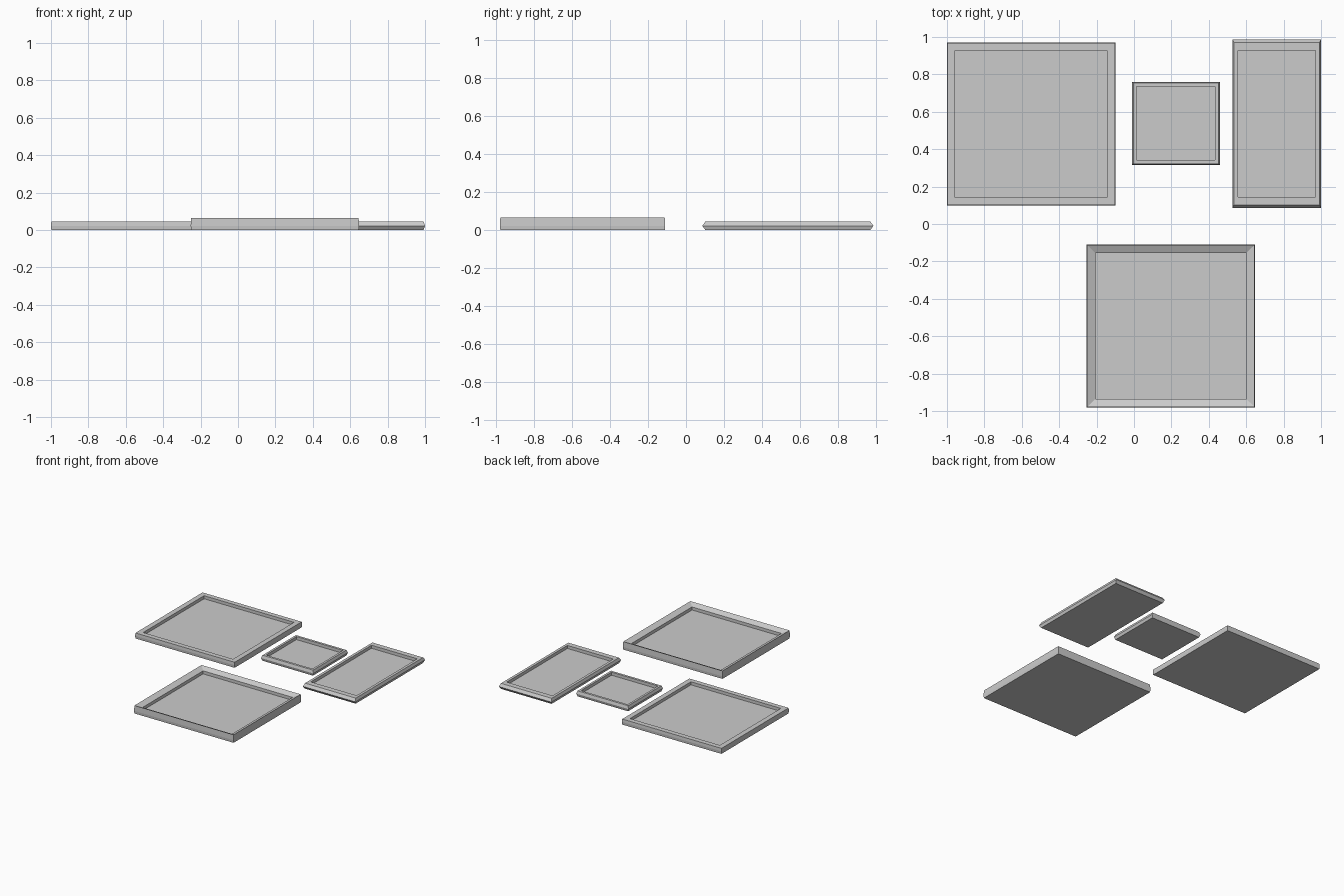
import bpy, bmesh

if "Cube" in bpy.data.objects:
    bpy.data.objects.remove(bpy.data.objects["Cube"])

# A tray is a stack of rectangular rings, each (x inset, y inset, z)
def tray(name, x0, x1, y0, y1, rings):
    bm = bmesh.new()
    loops = []
    for ix, iy, z in rings:
        a, b, c, d = x0 + ix, x1 - ix, y0 + iy, y1 - iy
        loops.append([bm.verts.new(p) for p in
                      ((a, c, z), (b, c, z), (b, d, z), (a, d, z))])
    for lo, hi in zip(loops, loops[1:]):
        for i in range(4):
            j = (i + 1) % 4
            bm.faces.new((lo[i], lo[j], hi[j], hi[i]))
    bm.faces.new(loops[0][::-1])
    bm.faces.new(loops[-1])
    bmesh.ops.recalc_face_normals(bm, faces=bm.faces)
    mesh = bpy.data.meshes.new(name)
    bm.to_mesh(mesh)
    bm.free()
    ob = bpy.data.objects.new(name, mesh)
    bpy.context.collection.objects.link(ob)

# Outer wall bulging at mid height, flat rim, sunken floor
def rimmed(name, x0, x1, y0, y1, bx, by, rx, ry, h=0.045, floor=0.02):
    tray(name, x0, x1, y0, y1,
         [(bx, by, 0), (0, 0, h / 2), (bx, by, h), (rx, ry, h), (rx, ry, floor)])

rimmed("large_square_tray", -1, -0.10, 0.10, 0.97, 0.002, 0.002, 0.044, 0.042)
rimmed("small_square_tray", -0.012, 0.46, 0.315, 0.76, 0.008, 0.007, 0.026, 0.026)
rimmed("oblong_tray", 0.526, 1, 0.086, 0.987, 0.008, 0.016, 0.03, 0.059)

# Deep tray: knife-edge rim with walls sloping in to the floor
tray("deep_tray", -0.253, 0.647, -0.98, -0.11,
     [(0.002, 0.002, 0), (0, 0, 0.022), (0.002, 0.002, 0.065),
      (0.046, 0.044, 0.045), (0.046, 0.044, 0.02)])
